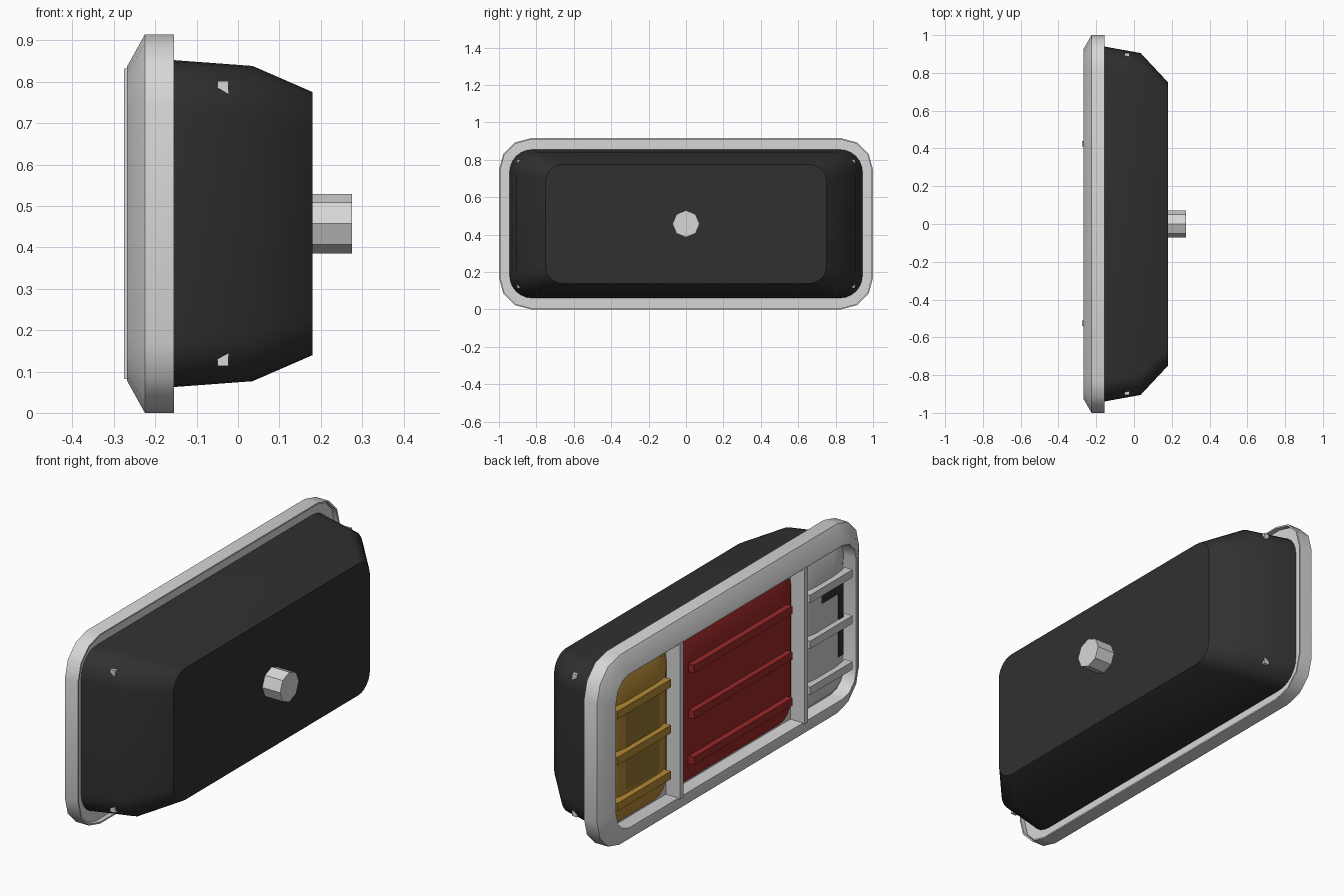
import bpy, bmesh, math
from mathutils import Matrix

old = bpy.data.objects.get("Cube")
if old:
    bpy.data.objects.remove(old, do_unlink=True)

MID = 0.4575  # height of the lamp axis


def material(name, rgb):
    m = bpy.data.materials.new(name)
    m.use_nodes = True
    m.diffuse_color = (*rgb, 1)
    m.node_tree.nodes["Principled BSDF"].inputs["Base Color"].default_value = (*rgb, 1)
    return m


black = material("housing black", (0.03, 0.03, 0.03))
grey = material("bezel grey", (0.68, 0.68, 0.68))
clear = material("clear lens grey", (0.62, 0.62, 0.62))
red = material("lens red", (0.32, 0.02, 0.02))
amber = material("lens amber", (0.45, 0.25, 0.035))
dark_amber = material("lens dark amber", (0.29, 0.17, 0.033))


def finish(name, bm, mat, smooth=None):
    bmesh.ops.recalc_face_normals(bm, faces=bm.faces)
    me = bpy.data.meshes.new(name)
    bm.to_mesh(me)
    bm.free()
    me.materials.append(mat)
    ob = bpy.data.objects.new(name, me)
    bpy.context.collection.objects.link(ob)
    if smooth:
        bpy.ops.object.select_all(action="DESELECT")
        ob.select_set(True)
        bpy.context.view_layer.objects.active = ob
        bpy.ops.object.shade_smooth_by_angle(angle=math.radians(smooth))
    return ob


def rounded_ring(bm, x, hy, hz, r, yc, seg):
    """Rounded rectangle of vertices in the plane at x."""
    ring = []
    for q, (sy, sz) in enumerate([(1, 1), (-1, 1), (-1, -1), (1, -1)]):
        for i in range(seg + 1):
            a = math.pi / 2 * (q + i / seg)
            ring.append(bm.verts.new((x, yc + sy * (hy - r) + r * math.cos(a),
                                      MID + sz * (hz - r) + r * math.sin(a))))
    return ring


def loft(name, sections, mat, yc=0, seg=4, smooth=None):
    bm = bmesh.new()
    rings = [rounded_ring(bm, *s, yc, seg) for s in sections]
    for a, b in zip(rings, rings[1:]):
        for i in range(len(a)):
            j = (i + 1) % len(a)
            bm.faces.new((a[i], a[j], b[j], b[i]))
    bm.faces.new(rings[0])
    bm.faces.new(rings[-1])
    return finish(name, bm, mat, smooth)


def box(name, x, y, z, mat):
    """Box from (low, high) ranges."""
    bm = bmesh.new()
    bmesh.ops.create_cube(bm, size=1)
    for v in bm.verts:
        v.co = [(r[0] + r[1]) / 2 + c * (r[1] - r[0]) for c, r in zip(v.co, (x, y, z))]
    return finish(name, bm, mat)


# Housing: tapered tub with a flat mounting face
loft("housing", [(-0.182, 0.944, 0.397, 0.12), (0.035, 0.905, 0.381, 0.12),
                 (0.18, 0.75, 0.318, 0.09)], black, seg=6, smooth=40)

# Bezel: recessed back, outer band, chamfer, lip, inner wall and backing panel
loft("bezel", [(-0.178, 0.993, MID - 0.007, 0.165), (-0.155, 0.993, MID - 0.007, 0.165),
               (-0.155, 1, MID, 0.17), (-0.225, 1, MID, 0.17),
               (-0.268, 0.925, 0.38, 0.11), (-0.268, 0.915, 0.37, 0.1),
               (-0.2, 0.915, 0.37, 0.1)], grey, seg=3, smooth=40)

# Mounting stud
bm = bmesh.new()
bmesh.ops.create_cone(bm, cap_ends=True, segments=8, radius1=0.072, radius2=0.072, depth=0.115,
                      matrix=Matrix.Translation((0.2175, 0, MID)) @ Matrix.Rotation(math.pi / 2, 4, "Y"))
finish("mounting_stud", bm, grey)

# Reflector corners just breaking through the housing
for sy in (-1, 1):
    for sz in (-1, 1):
        y, z = sy * 0.887, MID + sz * 0.327
        box("reflector_corner", (-0.05, -0.023), (y - 0.017, y + 0.017), (z - 0.017, z + 0.017), grey)

# Dividers between the lenses
for y in (0.425, -0.525):
    box("divider", (-0.275, -0.19), (y - 0.015, y + 0.015), (MID - 0.375, MID + 0.375), grey)

# Domed lenses, each with three ribs
lenses = [("amber", amber, 0.44, 0.91, (0.495, 0.905)),
          ("red", red, -0.51, 0.41, (-0.43, 0.32)),
          ("clear", clear, -0.91, -0.54, (-0.89, -0.565))]
for name, mat, lo, hi, ribs in lenses:
    hy, hz = (hi - lo) / 2, 0.36
    lens = loft(name + "_lens", [(-0.195, hy, hz, 0.09), (-0.205, hy, hz, 0.09),
                                 (-0.228, hy - 0.04, hz - 0.05, 0.07),
                                 (-0.24, hy - 0.105, hz - 0.15, 0.03)],
                mat, yc=(lo + hi) / 2, seg=4, smooth=50)
    if mat == amber:
        # Darker flat centre of the amber dome
        lens.data.materials.append(dark_amber)
        for f in lens.data.polygons:
            f.material_index = int(f.center.x < -0.238)
    for k in (-1, 0, 1):
        z = MID - 0.015 + k * 0.222
        box(name + "_rib", (-0.267, -0.225), ribs, (z - 0.02, z + 0.018), mat)

# Dark inner strips on the clear lens
box("dark_strip_across", (-0.242, -0.235), (-0.855, -0.69), (0.585, 0.63), black)
box("dark_strip_down", (-0.242, -0.235), (-0.855, -0.82), (0.28, 0.585), black)
